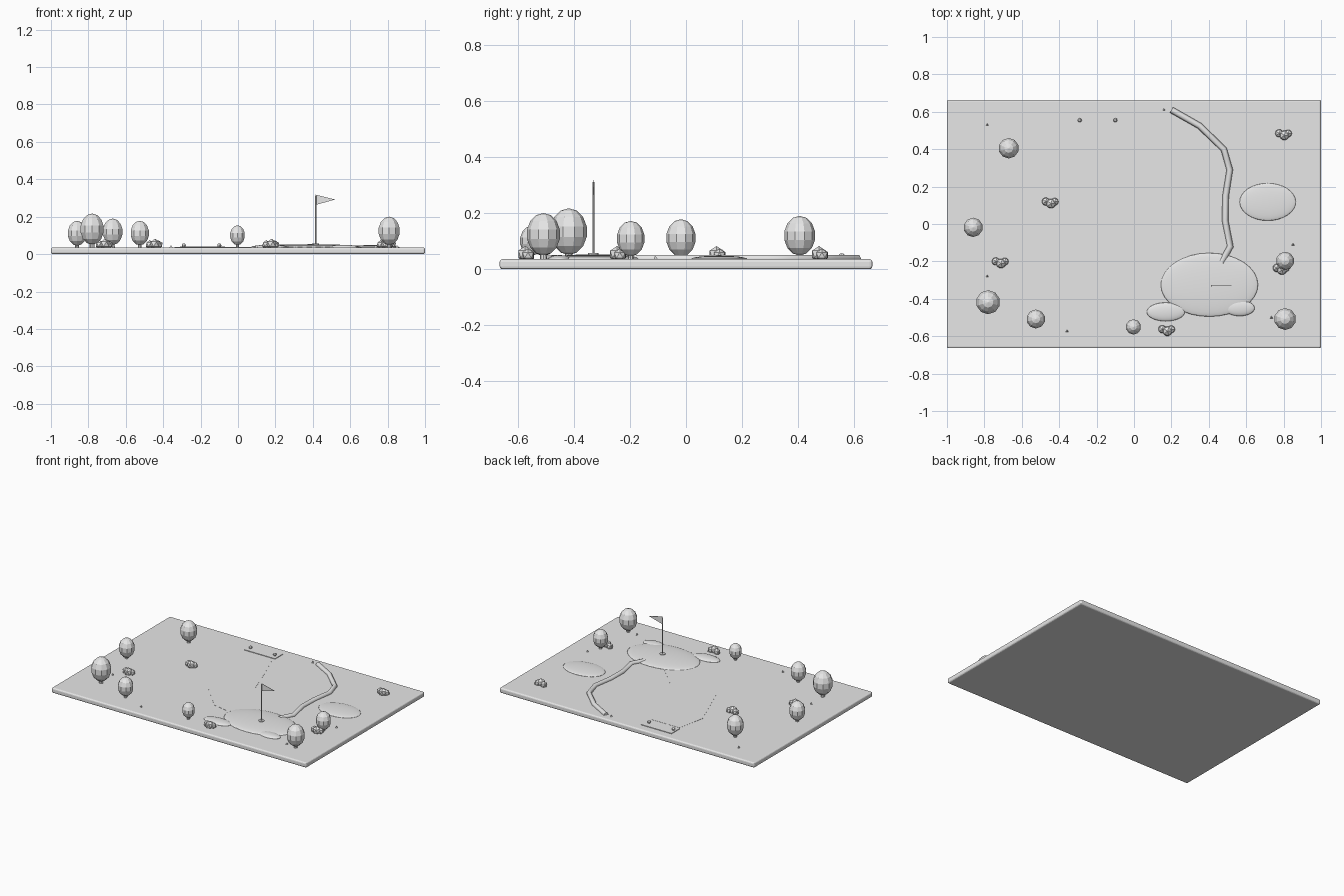
import bpy
import math
from mathutils import Vector

if "Cube" in bpy.data.objects:
    bpy.data.objects.remove(bpy.data.objects["Cube"])

GROUND = 0.036

grey = bpy.data.materials.new("plain grey")
grey.use_nodes = True
grey.diffuse_color = (0.8, 0.8, 0.8, 1)
grey.node_tree.nodes["Principled BSDF"].inputs["Base Color"].default_value = (0.8, 0.8, 0.8, 1)


def finish(name, scale=(1, 1, 1)):
    ob = bpy.context.object
    ob.name = name
    ob.scale = scale
    ob.data.materials.append(grey)
    return ob


def cylinder(name, x, y, z0, z1, r, sides=8, top=None):
    bpy.ops.mesh.primitive_cone_add(vertices=sides, radius1=r, radius2=r if top is None else top,
                                    depth=z1 - z0, location=(x, y, (z0 + z1) / 2))
    return finish(name)


def plate(name, outline, axis, thickness):
    # Solid sheet made by extruding an outline along an axis
    n = len(outline)
    step = Vector(axis) * thickness
    verts = [Vector(p) for p in outline] + [Vector(p) + step for p in outline]
    faces = [tuple(reversed(range(n))), tuple(range(n, 2 * n))]
    faces += [(i, (i + 1) % n, (i + 1) % n + n, i + n) for i in range(n)]
    mesh = bpy.data.meshes.new(name)
    mesh.from_pydata(verts, [], faces)
    ob = bpy.data.objects.new(name, mesh)
    bpy.context.collection.objects.link(ob)
    mesh.materials.append(grey)
    return ob


def mound(name, x, y, rx, ry, height):
    # Shallow dome, its lower half buried in the ground
    bpy.ops.mesh.primitive_uv_sphere_add(segments=32, ring_count=12, radius=1,
                                         location=(x, y, GROUND))
    finish(name, (rx, ry, height))
    bpy.ops.object.shade_smooth_by_angle()


# Ground slab with rounded edges
bpy.ops.mesh.primitive_cube_add(size=1, location=(0, 0, GROUND / 2))
slab = finish("ground_slab", (2, 1.328, GROUND))
bpy.ops.object.transform_apply(location=False, rotation=False, scale=True)
bevel = slab.modifiers.new("rounded_edges", "BEVEL")
bevel.width = 0.01
bevel.segments = 3

# Fairway
fairway = [(-0.34, 0.3), (-0.2, -0.06), (0.01, -0.28), (0.2, -0.32),
           (0.3, -0.18), (0.1, 0.02), (0.0, 0.3), (-0.08, 0.5), (-0.3, 0.5)]
plate("fairway", [(x, y, GROUND) for x, y in fairway], (0, 0, 1), 0.001)

# Green, bunkers and pond
mound("green", 0.403, -0.325, 0.26, 0.17, 0.017)
mound("left_bunker", 0.565, -0.45, 0.08, 0.042, 0.014)
mound("right_bunker", 0.17, -0.47, 0.102, 0.05, 0.014)
mound("pond", 0.715, 0.118, 0.15, 0.1, 0.012)

# Tee box with two markers
plate("tee_box", [(-0.31, 0.515, GROUND), (-0.07, 0.515, GROUND),
                  (-0.07, 0.605, GROUND), (-0.31, 0.605, GROUND)], (0, 0, 1), 0.004)
for side, x in (("right", -0.29), ("left", -0.1)):
    bpy.ops.mesh.primitive_uv_sphere_add(segments=8, ring_count=6, radius=0.011,
                                         location=(x, 0.555, 0.046))
    finish(side + "_tee_marker")

# Cup, pole and pennant
CUP = (0.415, -0.33)
cylinder("cup_rim", *CUP, GROUND, 0.057, 0.019, 16)
cylinder("flag_pole", *CUP, GROUND, 0.31, 0.004)
plate("flag", [(CUP[0], CUP[1] - 0.001, 0.263), (CUP[0] + 0.105, CUP[1] - 0.001, 0.292),
               (CUP[0], CUP[1] - 0.001, 0.318)], (0, 1, 0), 0.002)

# Winding path
path = [(0.2, 0.61), (0.35, 0.525), (0.48, 0.4), (0.512, 0.29),
        (0.49, 0.15), (0.487, 0.02), (0.515, -0.12), (0.468, -0.205)]
curve = bpy.data.curves.new("path", "CURVE")
curve.dimensions = "3D"
curve.bevel_depth = 0.017
curve.bevel_resolution = 1
curve.use_fill_caps = True
spline = curve.splines.new("POLY")
spline.points.add(len(path) - 1)
for point, (x, y) in zip(spline.points, path):
    point.co = (x, y, GROUND, 1)
path_object = bpy.data.objects.new("path", curve)
bpy.context.collection.objects.link(path_object)
curve.materials.append(grey)

# Trees: x, y, canopy radius, top height
trees = [(-0.67, 0.405, 0.056, 0.19), (-0.86, -0.018, 0.053, 0.178),
         (-0.78, -0.418, 0.066, 0.217), (-0.525, -0.508, 0.052, 0.178),
         (-0.003, -0.55, 0.042, 0.154), (0.808, -0.197, 0.05, 0.172),
         (0.808, -0.508, 0.06, 0.2)]
for i, (x, y, r, top) in enumerate(trees):
    half = r * 1.26
    cylinder(f"tree_trunk_{i}", x, y, GROUND, top - half, r * 0.2, 8, r * 0.16)
    bpy.ops.mesh.primitive_uv_sphere_add(segments=10, ring_count=7, radius=1,
                                         location=(x, y, top - half))
    finish(f"tree_canopy_{i}", (r, r, half))

# Bushes: three faceted balls each
bushes = [(0.8, 0.48), (-0.448, 0.115), (-0.715, -0.205), (0.787, -0.24), (0.175, -0.567)]
for i, (x, y) in enumerate(bushes):
    for j, (dx, dy, r) in enumerate(((-0.024, 0.005, 0.024), (0.004, -0.006, 0.029),
                                     (0.024, 0.004, 0.023))):
        bpy.ops.mesh.primitive_ico_sphere_add(subdivisions=1, radius=r,
                                              location=(x + dx, y + dy, GROUND + r * 0.6))
        finish(f"bush_{i}_ball_{j}")

# Small stones
stones = [(-0.785, 0.53), (0.16, 0.61), (-0.785, -0.28), (-0.358, -0.573),
          (0.735, -0.5), (0.85, -0.11)]
for i, (x, y) in enumerate(stones):
    cylinder(f"stone_{i}", x, y, GROUND, GROUND + 0.012, 0.009, 3, 0)
